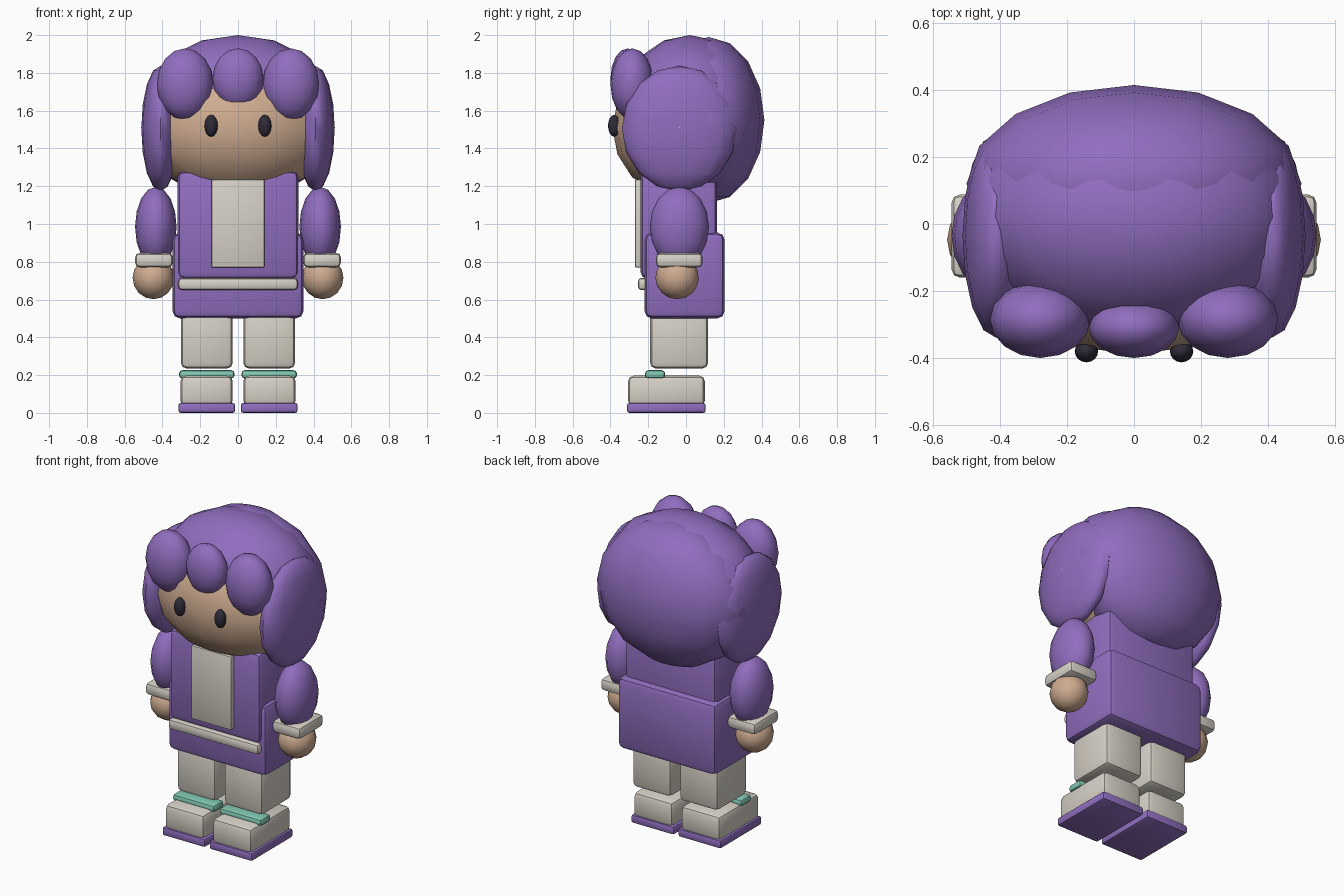
import bpy, math

if "Cube" in bpy.data.objects:
    bpy.data.objects.remove(bpy.data.objects["Cube"])

def material(name, rgb):
    m = bpy.data.materials.new(name)
    m.diffuse_color = (*rgb, 1)
    m.use_nodes = True
    m.node_tree.nodes["Principled BSDF"].inputs["Base Color"].default_value = m.diffuse_color
    return m

PURPLE = material("purple", (0.28, 0.155, 0.52))
SKIN = material("skin", (0.62, 0.41, 0.28))
CREAM = material("cream", (0.68, 0.64, 0.57))
TEAL = material("teal", (0.22, 0.58, 0.45))
DARK = material("dark", (0.028, 0.024, 0.04))

def finish(name, mat, angle):
    o = bpy.context.object
    o.name = name
    o.data.materials.append(mat)
    bpy.ops.object.shade_smooth_by_angle(angle=math.radians(angle))
    return o

def ball(name, mat, center, radii, seg=16, rings=8):
    bpy.ops.mesh.primitive_uv_sphere_add(segments=seg, ring_count=rings, radius=1, location=center)
    bpy.context.object.scale = radii
    bpy.ops.object.transform_apply(location=False, rotation=False, scale=True)
    return finish(name, mat, 60)

def box(name, mat, x, y, z, bevel):
    """Rounded box given by its (min, max) range on each axis."""
    r = (x, y, z)
    bpy.ops.mesh.primitive_cube_add(size=1, location=[(a + b) / 2 for a, b in r])
    o = bpy.context.object
    o.scale = [b - a for a, b in r]
    bpy.ops.object.transform_apply(location=False, rotation=False, scale=True)
    mod = o.modifiers.new("round", 'BEVEL')
    mod.width, mod.segments = bevel, 2
    bpy.ops.object.modifier_apply(modifier="round")
    return finish(name, mat, 30)

# Head and hair
ball("head", SKIN, (0, -0.035, 1.51), (0.513, 0.355, 0.37))
ball("hair_cap", PURPLE, (0, 0.02, 1.63), (0.5, 0.36, 0.37))
ball("hair_back", PURPLE, (0, 0.12, 1.55), (0.5, 0.295, 0.44))
ball("fringe_middle", PURPLE, (0, -0.31, 1.77), (0.135, 0.09, 0.16))

# Coat
box("coat_top", PURPLE, (-0.32, 0.32), (-0.24, 0.165), (0.71, 1.28), 0.035)
box("coat_skirt", PURPLE, (-0.347, 0.347), (-0.22, 0.205), (0.5, 0.955), 0.04)
box("front_panel", CREAM, (-0.14, 0.14), (-0.27, -0.23), (0.77, 1.235), 0.006)
box("belt", CREAM, (-0.317, 0.317), (-0.255, -0.2), (0.65, 0.715), 0.02)

# Paired parts
for s, side in ((-1, "left"), (1, "right")):
    def span(a, b):
        return tuple(sorted((s * a, s * b)))
    ball("hair_side_" + side, PURPLE, (s * 0.411, -0.035, 1.505), (0.101, 0.305, 0.332))
    ball("fringe_" + side, PURPLE, (s * 0.28, -0.285, 1.74), (0.15, 0.115, 0.19))
    ball("eye_" + side, DARK, (s * 0.142, -0.38, 1.52), (0.035, 0.033, 0.058))
    ball("sleeve_" + side, PURPLE, (s * 0.435, -0.035, 0.985), (0.11, 0.157, 0.212))
    box("cuff_" + side, CREAM, span(0.345, 0.545), (-0.16, 0.088), (0.77, 0.847), 0.025)
    ball("hand_" + side, SKIN, (s * 0.448, -0.047, 0.715), (0.11, 0.115, 0.113))
    box("leg_" + side, CREAM, span(0.028, 0.302), (-0.19, 0.117), (0.235, 0.56), 0.03)
    box("shoe_" + side, CREAM, span(0.028, 0.305), (-0.307, 0.1), (0.035, 0.197), 0.03)
    box("strap_" + side, TEAL, span(0.018, 0.312), (-0.217, -0.11), (0.182, 0.226), 0.018)
    box("sole_" + side, PURPLE, span(0.015, 0.315), (-0.312, 0.104), (0.0, 0.052), 0.012)
